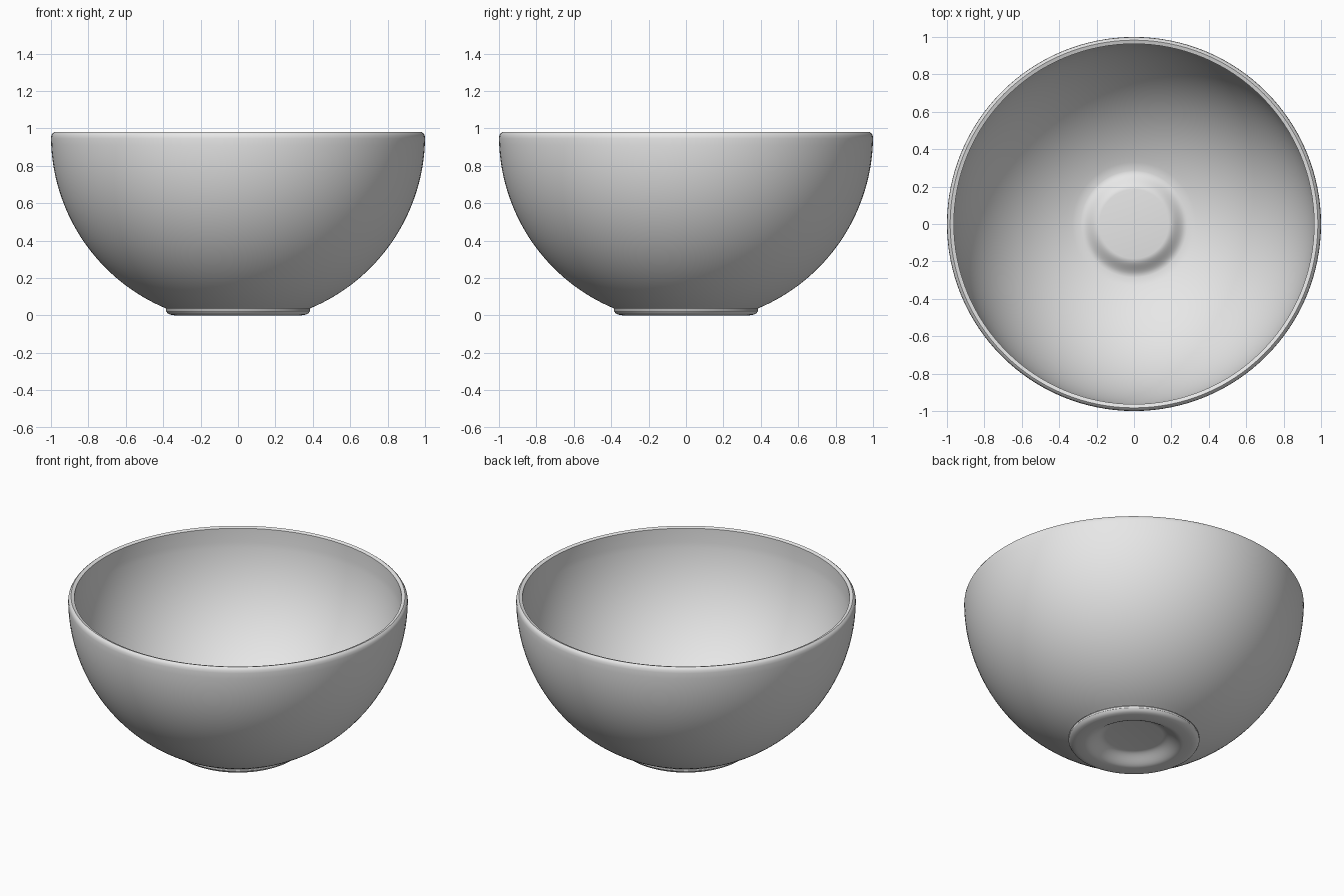
import bpy, bmesh, math

if "Cube" in bpy.data.objects:
    bpy.data.objects.remove(bpy.data.objects["Cube"])

SEGMENTS = 128

grey = bpy.data.materials.new("plain grey")
grey.diffuse_color = (0.8, 0.8, 0.8, 1.0)
grey.use_nodes = True
grey.node_tree.nodes["Principled BSDF"].inputs["Base Color"].default_value = grey.diffuse_color


def arc(radius, centre_z, r_start, r_end, steps):
    """Points (r, z) on the lower half of a sphere between two ring radii."""
    a0, a1 = (math.asin(r / radius) for r in (r_start, r_end))
    angles = [a0 + (a1 - a0) * i / steps for i in range(steps + 1)]
    return [(radius * math.sin(a), centre_z - radius * math.cos(a)) for a in angles]


def ramp(r0, z0, r1, z1, steps=10):
    """Smooth S-shaped step between two heights."""
    return [(r0 + (r1 - r0) * t, z0 + (z1 - z0) * t * t * (3 - 2 * t))
            for t in (i / steps for i in range(steps + 1))]


def lathe(name, profile):
    """Spin a profile, which starts and ends on the axis, around z."""
    bm = bmesh.new()
    verts = [bm.verts.new((r, 0, z)) for r, z in profile]
    edges = [bm.edges.new(pair) for pair in zip(verts, verts[1:])]
    bmesh.ops.spin(bm, geom=verts + edges, cent=(0, 0, 0), axis=(0, 0, 1),
                   angle=2 * math.pi, steps=SEGMENTS, use_merge=True)
    bmesh.ops.remove_doubles(bm, verts=bm.verts, dist=1e-5)
    bmesh.ops.recalc_face_normals(bm, faces=bm.faces)
    mesh = bpy.data.meshes.new(name)
    bm.to_mesh(mesh)
    bm.free()
    mesh.materials.append(grey)
    obj = bpy.data.objects.new(name, mesh)
    bpy.context.collection.objects.link(obj)
    bpy.context.view_layer.objects.active = obj
    obj.select_set(True)
    bpy.ops.object.shade_smooth_by_angle(angle=math.radians(30))
    obj.select_set(False)
    return obj


# Underside with raised centre, then the rounded foot ring
underside = [(0, 0.055)] + ramp(0.17, 0.055, 0.29, 0.0)
foot = [(0.34, 0.0), (0.362, 0.004), (0.377, 0.012), (0.385, 0.024),
        (0.385, 0.034), (0.376, 0.044)]
# Round outer wall and softened lip
outer_wall = arc(1.0, 0.96, 0.385, 0.9999, 32)
lip = [(0.998, 0.962), (0.992, 0.973), (0.983, 0.98), (0.963, 0.973)]
# Round inner wall, shallow floor and its raised centre
inner_wall = arc(0.966, 0.96, 0.963, 0.33, 32)
floor = [(0.31, 0.046), (0.285, 0.043)] + ramp(0.28, 0.043, 0.185, 0.09) + [(0, 0.09)]

lathe("bowl", underside + foot + outer_wall + lip + inner_wall + floor)
